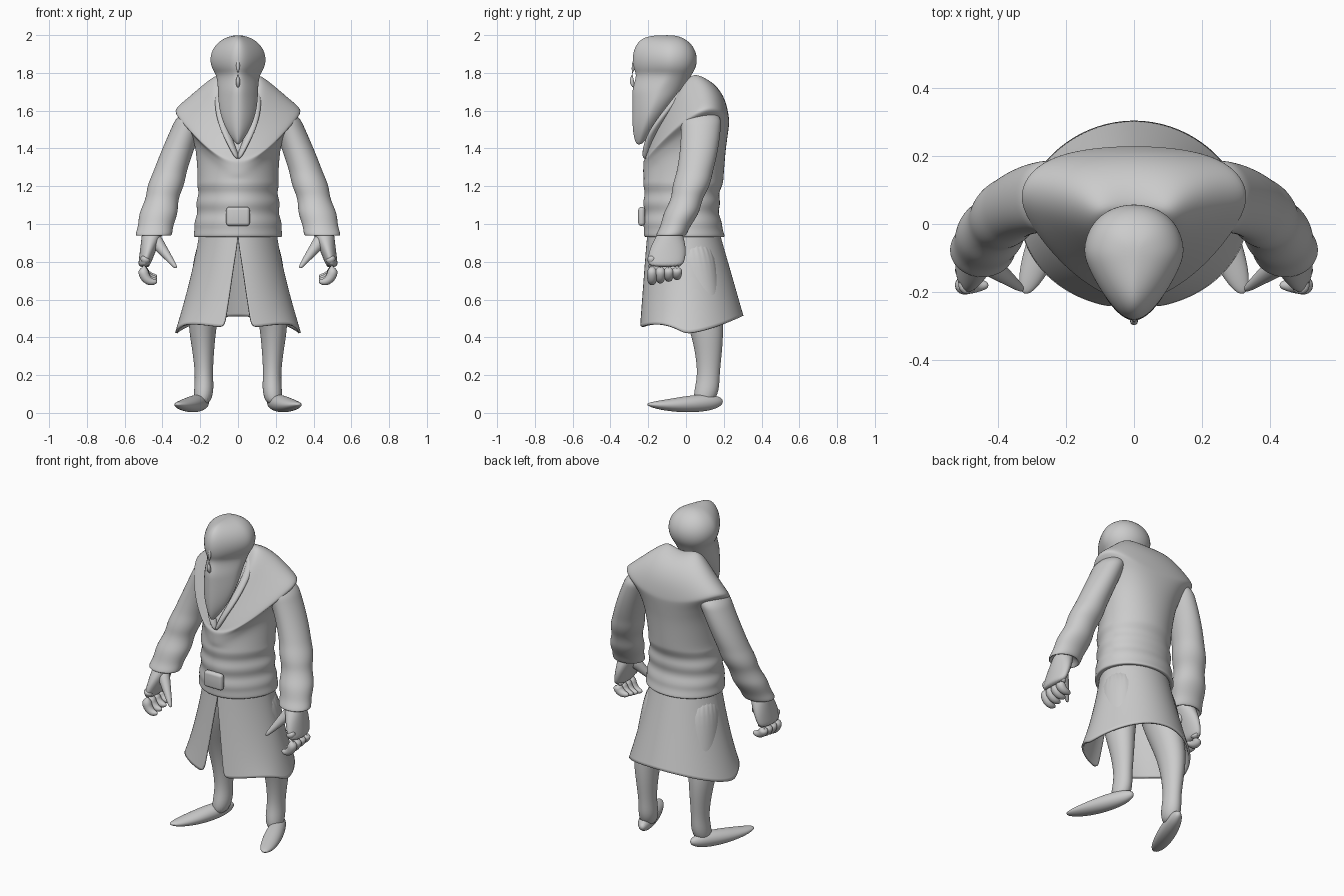
import bpy, bmesh
from math import sin, cos, pi, radians
from mathutils import Vector

if "Cube" in bpy.data.objects:
    bpy.data.objects.remove(bpy.data.objects["Cube"])

clay = bpy.data.materials.new("light_grey")
clay.use_nodes = True
grey = (0.6, 0.6, 0.6, 1)
clay.diffuse_color = grey
clay.node_tree.nodes["Principled BSDF"].inputs["Base Color"].default_value = grey


def mix(start, end, u):
    """Blend two numbers or two tuples."""
    if isinstance(start, tuple):
        return tuple(mix(s, e, u) for s, e in zip(start, end))
    return start + (end - start) * u


def steps(count, first=0, last=1):
    """Evenly spaced numbers from first to last."""
    return [mix(first, last, i / (count - 1)) for i in range(count)]


def loft(name, rings, closed=True, mirror=False, thickness=0):
    """Skin a list of vertex rings, then mirror, smooth and thicken."""
    bm = bmesh.new()
    rows = [[bm.verts.new(point) for point in ring] for ring in rings]
    count = len(rows[0])
    for upper, lower in zip(rows, rows[1:]):
        for i in range(count if closed else count - 1):
            j = (i + 1) % count
            bm.faces.new((upper[i], upper[j], lower[j], lower[i]))
    if closed:
        bm.faces.new(rows[0])
        bm.faces.new(rows[-1])
    bmesh.ops.recalc_face_normals(bm, faces=bm.faces)
    for face in bm.faces:
        face.smooth = True
    mesh = bpy.data.meshes.new(name)
    bm.to_mesh(mesh)
    bm.free()
    mesh.materials.append(clay)
    part = bpy.data.objects.new(name, mesh)
    bpy.context.collection.objects.link(part)
    if mirror:
        part.modifiers.new("mirror", "MIRROR").use_mirror_merge = False
    smooth = part.modifiers.new("smooth", "SUBSURF")
    smooth.levels = smooth.render_levels = 2
    if thickness:
        part.modifiers.new("thickness", "SOLIDIFY").thickness = thickness


def section(width, front, side, back, taper, angles, lift=0):
    """Body section through (y, z) points at the front, side and back."""
    points = []
    for angle in angles:
        c = -cos(angle)
        y, z = (s + (b - f) / 2 * c + ((f + b) / 2 - s) * c * c
                for f, s, b in zip(front, side, back))
        ahead = max(-c, 0)
        points.append((width * sin(angle) * (1 - taper * ahead), y,
                       z + lift * ahead * (1 - ahead)))
    return points


def level_section(width, front, side, back, z, taper):
    return section(width, (front, z), (side, z), (back, z), taper, around)


def oval(x, y, z, rx, ry):
    return [(x + rx * cos(a), y + ry * sin(a), z) for a in around]


def tube(name, path, mirror=True):
    """Sweep an oval along a path of x, y, z, half width, half height."""
    points = [Vector(p[:3]) for p in path]
    rings = []
    for i, centre in enumerate(points):
        ahead = points[min(i + 1, len(points) - 1)] - points[max(i - 1, 0)]
        turn = ahead.to_track_quat("Z", "Y")
        wide, high = path[i][3], path[i][-1]
        rings.append([centre + turn @ Vector((wide * cos(a), high * sin(a), 0))
                      for a in around[::2]])
    loft(name, rings, mirror=mirror)


around = [2 * pi * i / 24 for i in range(24)]

# Sleeveless coat: rounded back, overhanging shoulders, armpits
coat = [section(.09, (-.19, 1.42), (-.03, 1.7), (.02, 1.77), .2, around)]
for u in steps(5):
    bend = u * pi / 2
    coat.append(section(mix(.12, .345, u), mix((-.2, 1.4), (-.22, 1.34), u),
                        mix((-.02, 1.74), (.07, 1.6), u),
                        (.06 + .17 * sin(bend), 1.55 + .23 * cos(bend)), .2, around))
for u in (.01, .3, .6, 1):
    coat.append(section(mix(.34, .225, u ** .5), (-.23, mix(1.33, 1.26, u)),
                        mix((.07, 1.58), (.03, 1.4), u),
                        mix((.23, 1.53), (.21, 1.38), u), .2, around))

# Waist with soft folds, flaring to a hem that turns inward
for u in steps(14):
    fold = .005 * sin(u * 6 * pi) * (u < .8)
    coat.append(level_section(.215 + .025 * u * u + fold, -.225 - fold, 0,
                              .2 - .1 * u + .11 * u * u + fold,
                              mix(1.24, .93, u), .1))
for inset in (.02, .04):
    coat.append(level_section(.24 - inset, inset - .22, 0, .21 - inset,
                              .92 + inset / 2, .1))
loft("coat", coat)

# Rolled collar running down into a V
tube("collar", [(0, -.22, 1.34, .02, .014), (.05, -.2, 1.45, .026, .016),
                (.09, -.14, 1.55, .028, .018), (.115, 0, 1.73, .024, .016),
                (0, .05, 1.77, .02, .014)])

# Skirt: open shell with a front slit and a dipping hem
skirt = []
for u in steps(9):
    slit = .28 * max(u - .2, 0) ** .6
    skirt.append(section(mix(.2, .335, u ** 1.3), mix((-.2, 1), (-.25, .45), u),
                         (0, mix(1, .42, u)), mix((.165, 1), (.305, .515), u),
                         .1, steps(41, slit, 2 * pi - slit), lift=.2 * u ** 4))
loft("skirt", skirt, closed=False, thickness=.012)

# Belt buckle
bpy.ops.mesh.primitive_cube_add(size=1, location=(0, -.235, 1.04))
buckle = bpy.context.object
buckle.name = "buckle"
buckle.data.materials.append(clay)
for vert in buckle.data.vertices:
    vert.co *= Vector((.125, .036, .1))
rounding = buckle.modifiers.new("rounding", "BEVEL")
rounding.width, rounding.segments = .017, 4
bpy.ops.object.shade_smooth()

# Skull, then a long beard narrowing to a point
head = []
for tilt in steps(9, radians(85), radians(-40)):
    c = cos(tilt)
    head.append(level_section(.15 * c, -.1 - .185 * c ** .5, -.09, -.08 + .14 * c,
                              1.87 + .13 * sin(tilt), .35))
for u in steps(8, 0, .97):
    front, back = -.285 + .025 * u ** 6, -.24 * u
    head.append(level_section(.108 * (1 - u ** 2.5), front, (front + back) / 2, back,
                              mix(1.72, 1.41, u), .35))
loft("head_and_beard", head)
tube("nose", [(0, -.27, 1.88, .008), (0, -.28, 1.82, .014), (0, -.292, 1.76, .018),
              (0, -.275, 1.72, .006)], mirror=False)

# Sleeves sweeping out and forward, with elbow folds and open cuffs
sleeve = [oval(.22, .08, 1.61, .05, .06)]
for u in steps(16):
    fold = .006 * sin(u * 8 * pi) * (u > .5)
    sleeve.append(oval(mix(.25, .447, u) + .02 * sin(pi * u), .08 - .16 * u * u,
                       mix(1.56, .94, u), mix(.08, .1, u) + fold,
                       mix(.108, .083, u) + fold))
sleeve.append(oval(.447, -.08, .935, .085, .07))
sleeve.append(oval(.45, -.08, .98, .06, .055))
loft("sleeves", sleeve, mirror=True)

# Hands: flattening palm, four curled fingers and a thumb
loft("palms", [oval(mix(.445, .5, u), mix(-.08, -.11, u), mix(.98, .77, u),
                    mix(.06, .03, u), .05 + .05 * sin(pi * u * .7))
               for u in steps(6)], mirror=True)
for finger in range(4):
    y = -.18 + .044 * finger
    reach = .075 - .01 * finger
    tube("fingers_%d" % (finger + 1),
         [(.45 + .055 * cos(curl), y, .765 + reach * sin(curl),
           .03 * (1 - .7 * u ** 4))
          for u, curl in zip(steps(7), steps(7, radians(55), radians(-115)))])
tube("thumbs", [mix((.45, -.1, .93, .042), (.325, -.195, .765, .01), u)
                for u in steps(5)])

# Legs: thigh, calf, ankle and instep
loft("legs", [oval(x, y, z, r, 1.25 * r) for x, y, z, r in (
    (.12, .02, .95, .1), (.15, .05, .7, .1), (.19, .1, .5, .08), (.185, .12, .35, .06),
    (.18, .12, .2, .045), (.18, .11, .12, .055), (.19, .09, .04, .04))], mirror=True)

# Pointed shoes turned outward, with raised toes
shoe = []
for u in steps(11, .01, .99):
    height = mix(.062, .026, u)
    pinch = sin(pi * u) ** .4
    shoe.append((mix(.165, .325, u), mix(.2, -.21, u), height + .02 * u ** 4,
                 .054 * pinch, height * pinch))
tube("shoes", shoe)
